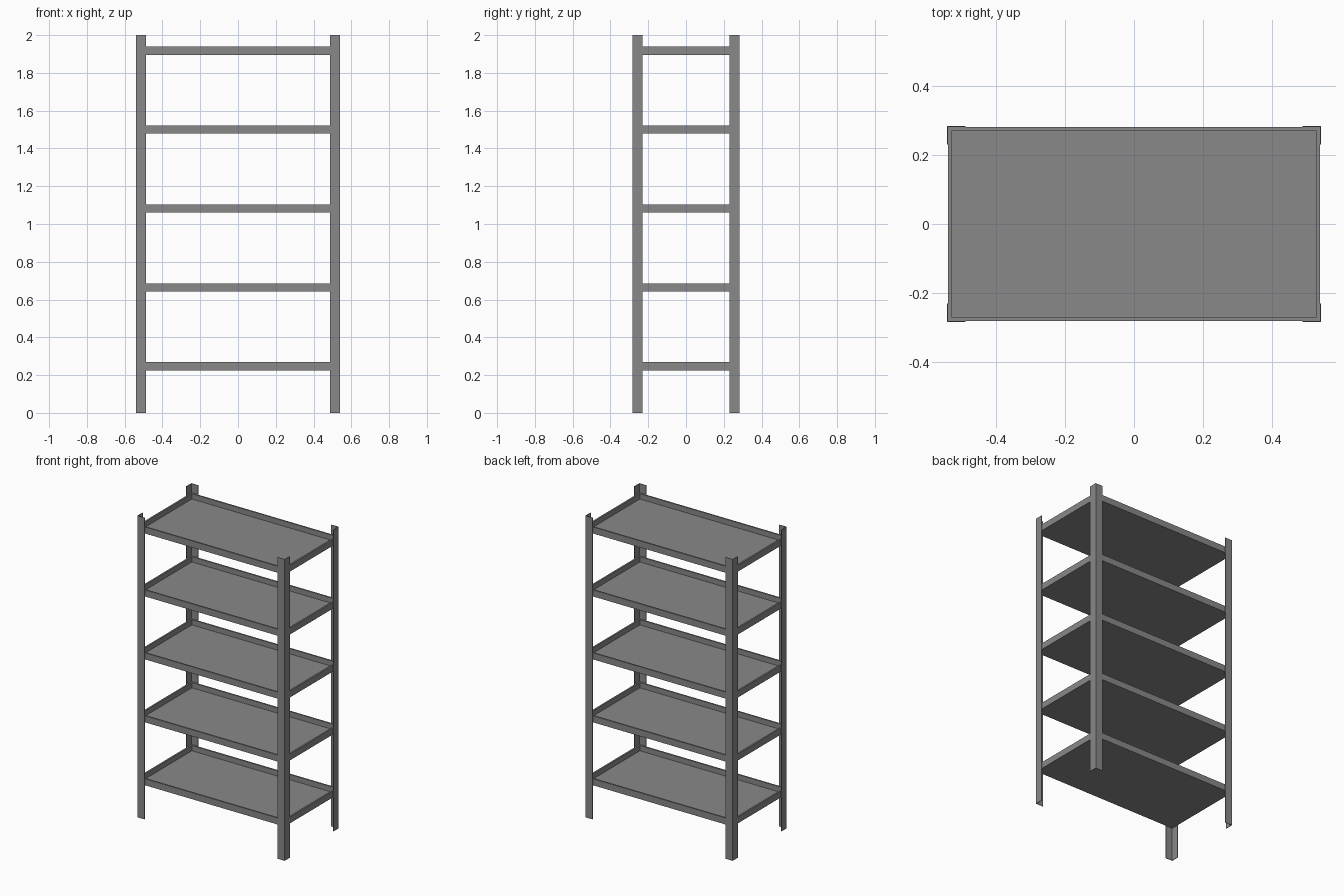
import bpy
import bmesh

old = bpy.data.objects.get("Cube")
if old:
    bpy.data.objects.remove(old, do_unlink=True)

# Single painted-steel colour
steel = bpy.data.materials.new("grey_steel")
steel.use_nodes = True
steel.diffuse_color = (0.25, 0.25, 0.25, 1)
steel.node_tree.nodes["Principled BSDF"].inputs["Base Color"].default_value = steel.diffuse_color

HALF_X, HALF_Y, HEIGHT = 0.541, 0.283, 2.0
ARM, GAUGE = 0.053, 0.003
RIM, RIM_HEIGHT, FLOOR = 0.015, 0.043, 0.008


def finish(name, bm):
    bmesh.ops.recalc_face_normals(bm, faces=bm.faces[:])
    mesh = bpy.data.meshes.new(name)
    bm.to_mesh(mesh)
    bm.free()
    mesh.materials.append(steel)
    obj = bpy.data.objects.new(name, mesh)
    bpy.context.collection.objects.link(obj)
    return obj


# Corner post: an L-shaped angle profile extruded to full height
def post(name, sx, sy):
    profile = [(0, 0), (ARM, 0), (ARM, GAUGE), (GAUGE, GAUGE), (GAUGE, ARM), (0, ARM)]
    bm = bmesh.new()
    base = bm.faces.new([bm.verts.new((sx * (HALF_X - u), sy * (HALF_Y - v), 0))
                         for u, v in profile])
    top = bmesh.ops.extrude_face_region(bm, geom=[base])["geom"]
    bmesh.ops.translate(bm, vec=(0, 0, HEIGHT),
                        verts=[g for g in top if isinstance(g, bmesh.types.BMVert)])
    finish(name, bm)


# Shelf: a box whose top is inset and pressed down to leave a raised rim
def shelf(name, z):
    bm = bmesh.new()
    bmesh.ops.create_cube(bm, size=1)
    bmesh.ops.scale(bm, verts=bm.verts[:], vec=(2 * (HALF_X - GAUGE), 2 * (HALF_Y - GAUGE), RIM_HEIGHT))
    bm.normal_update()
    top = max(bm.faces, key=lambda f: f.calc_center_median().z)
    bmesh.ops.inset_region(bm, faces=[top], thickness=RIM)
    pan = bmesh.ops.extrude_discrete_faces(bm, faces=[top])["faces"][0]
    bmesh.ops.translate(bm, verts=pan.verts[:], vec=(0, 0, FLOOR - RIM_HEIGHT))
    finish(name, bm).location.z = z


for side, sx in (("left", 1), ("right", -1)):
    for end, sy in (("front", -1), ("back", 1)):
        post(f"{end}_{side}_post", sx, sy)

for i in range(5):
    shelf(f"shelf_{i + 1}", 0.247 + 0.4175 * i)
